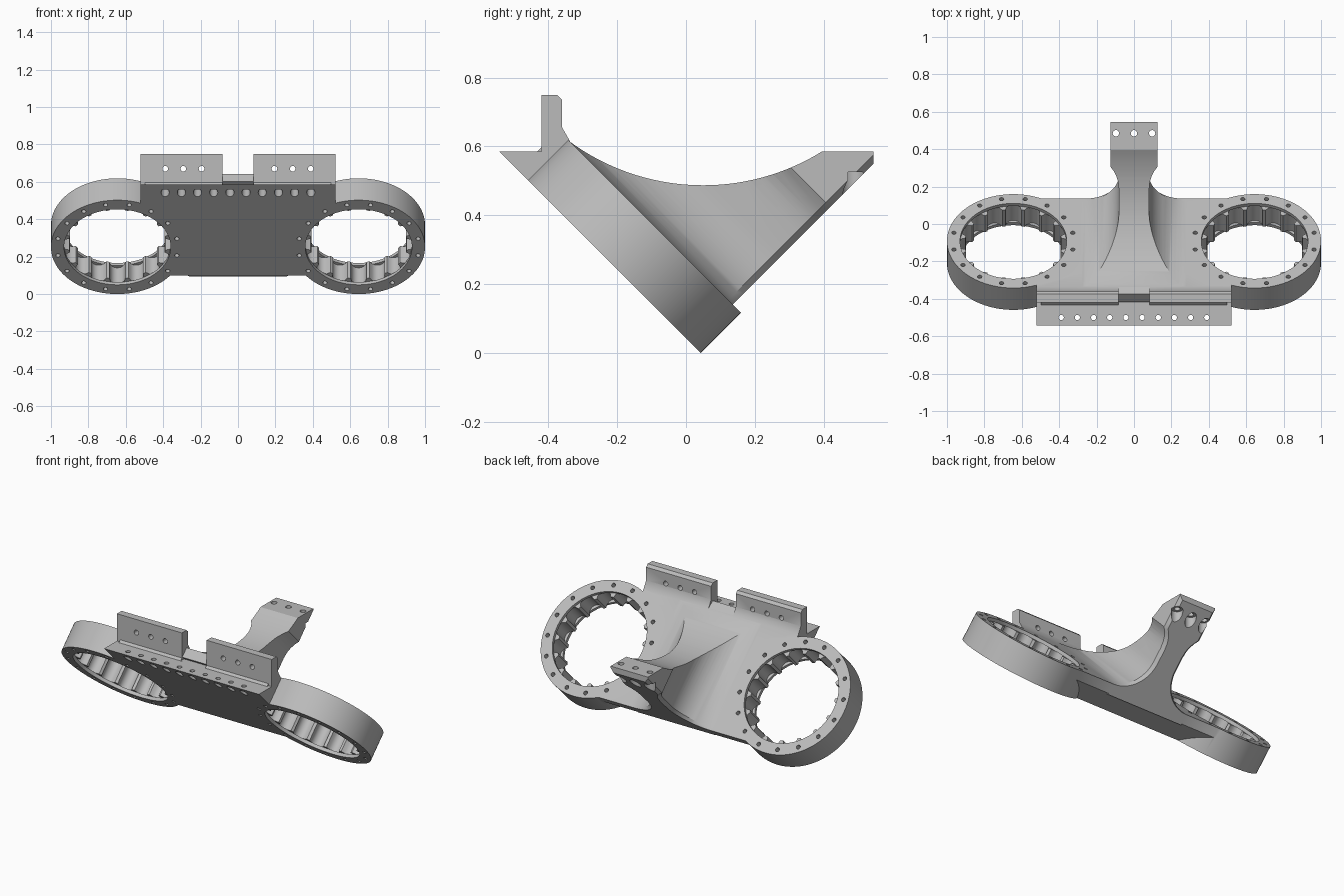
import bpy, bmesh
from math import sin, cos, pi, sqrt, tau
from mathutils import Matrix, Vector

cube = bpy.data.objects.get("Cube")
if cube:
    bpy.data.objects.remove(cube, do_unlink=True)

# Working frame: X across, Y up the sloping plate, Z through its thickness
S = sqrt(0.5)
FRAME = Matrix(((-1, 0, 0, 0), (0, -S, S, 0.043), (0, S, S, 0), (0, 0, 0, 1)))
INVERSE = FRAME.inverted()
THICK, RING_X, RING_R, SIDES = 0.165, 0.645, 0.355, 16


def slope(y, z):
    """Upright side-view point to the sloping frame."""
    p = INVERSE @ Vector((0, y, z))
    return p.y, p.z


def loft(bm, loops):
    rings = [[bm.verts.new(p) for p in loop] for loop in loops]
    n = len(rings[0])
    for a, b in zip(rings, rings[1:]):
        for i in range(n):
            j = (i + 1) % n
            bm.faces.new((a[i], a[j], b[j], b[i]))
    bm.faces.new(rings[0][::-1])
    bm.faces.new(rings[-1])


def rod(bm, start, end, radius, sides=20):
    d = (end - start).normalized()
    a = d.orthogonal().normalized()
    b = d.cross(a)
    circle = [(a * cos(i * tau / sides) + b * sin(i * tau / sides)) * radius for i in range(sides)]
    loft(bm, [[p + c for c in circle] for p in (start, end)])


def finish(name, bm):
    bmesh.ops.recalc_face_normals(bm, faces=bm.faces)
    mesh = bpy.data.meshes.new(name)
    bm.to_mesh(mesh)
    bm.free()
    obj = bpy.data.objects.new(name, mesh)
    bpy.context.collection.objects.link(obj)
    return obj


def side_prism(name, points, half_width):
    bm = bmesh.new()
    loft(bm, [[(x, v, w) for v, w in points] for x in (-half_width, half_width)])
    return finish(name, bm)


def combine(target, tool, operation):
    mod = target.modifiers.new(operation, "BOOLEAN")
    mod.operation, mod.object, mod.solver = operation, tool, "EXACT"
    bpy.context.view_layer.update()
    result = bpy.data.meshes.new_from_object(
        target.evaluated_get(bpy.context.evaluated_depsgraph_get()))
    target.modifiers.clear()
    target.data = result
    bpy.data.objects.remove(tool, do_unlink=True)


# Central plate, undercut along its lower edge
frame = side_prism("bracket_frame", [
    (0.034, THICK), (0.034, 0.107), (0.141, 0), (0.75, 0), (0.75, THICK)], 0.498)

# Upper flange with the upright tab, then a gap in the middle
flange = side_prism("flange", [
    (0.6, 0), (0.827, 0), slope(-0.42, 0.585), slope(-0.42, 0.75), slope(-0.375, 0.75),
    slope(-0.36, 0.735), slope(-0.36, 0.655), (0.70, THICK), (0.6, THICK)], 0.52)
combine(frame, flange, "UNION")

# Two outer rings
for side in (-1, 1):
    bm = bmesh.new()
    rod(bm, Vector((side * RING_X, RING_R, 0)), Vector((side * RING_X, RING_R, THICK)), RING_R, 96)
    combine(frame, finish("ring", bm), "UNION")

gap = side_prism("tab_gap", [slope(-0.6, 0.585), slope(-0.2, 0.585),
                             slope(-0.2, 0.9), slope(-0.6, 0.9)], 0.083)
combine(frame, gap, "DIFFERENCE")

# Rear arm: flared waist profile, chamfered underneath
half = [(0.28, 0.1)]
for i in range(17):
    t = i / 16 * pi / 2
    half.append((0.28 - 0.2 * sin(t), 0.365 - 0.2 * cos(t)))
half += [(0.08, 0.45), (0.085, 0.49), (0.093, 0.515), (0.107, 0.542), (0.125, 0.566), (0.125, 0.85)]
bm = bmesh.new()
loops = []
for v, inset in ((0.034, 0.018), (0.052, 0), (0.75, 0)):
    right = [(x - inset, v, w) for x, w in half]
    loops.append(right + [(-x, y, w) for x, y, w in reversed(right)])
loft(bm, loops)
arm = finish("rear_arm", bm)

# Curved saddle top and squared tip of the arm
saddle = []
for i in range(41):
    y = -0.42 + i / 40 * 0.815
    saddle.append(slope(y, 1.143 - sqrt(0.656 ** 2 - (y - 0.05) ** 2)))
saddle += [slope(0.545, 0.585), slope(0.545, 0.3), slope(0, -0.2), slope(-0.6, 0.3)]
combine(arm, side_prism("arm_side", saddle, 0.5), "INTERSECT")
combine(frame, arm, "UNION")


# Ring bores with scalloped walls between two plain lips
def scallop(angle):
    step = tau / SIDES
    a = (angle + step / 2) % step - step / 2
    root = 0.04 ** 2 - (0.262 * sin(a)) ** 2
    return max(0.26, 0.262 * cos(a) + sqrt(root)) if root > 0 else 0.26


def lip(angle):
    return 0.285


for side in (-1, 1):
    bm = bmesh.new()
    loops = []
    for w, radius in ((-0.05, lip), (0.02, lip), (0.02, scallop),
                      (0.145, scallop), (0.145, lip), (0.2, lip)):
        angles = [i * tau / 192 for i in range(192)]
        loops.append([(side * RING_X + radius(a) * cos(a), RING_R + radius(a) * sin(a), w)
                      for a in angles])
    loft(bm, loops)
    combine(frame, finish("ring_bore", bm), "DIFFERENCE")

# Screw holes around both rings
bm = bmesh.new()
for side in (-1, 1):
    for i in range(SIDES):
        a = (i + 0.5) * tau / SIDES
        x, v = side * RING_X + 0.324 * cos(a), RING_R + 0.324 * sin(a)
        rod(bm, Vector((x, v, -0.05)), Vector((x, v, 0.2)), 0.012, 14)
combine(frame, finish("ring_holes", bm), "DIFFERENCE")


# Holes through flange, tabs and arm tip
def upright_rod(bm, start, end, radius):
    rod(bm, INVERSE @ Vector(start), INVERSE @ Vector(end), radius)


holes, recesses = bmesh.new(), bmesh.new()
for i in range(10):
    x = (i - 4.5) * 0.0865
    upright_rod(holes, (x, -0.5, 0.4), (x, -0.5, 0.7), 0.014)
    upright_rod(recesses, (x, -0.5, 0.4), (x, -0.5, 0.56), 0.022)
for side in (-1, 1):
    for i in range(3):
        x = side * (0.195 + i * 0.097)
        upright_rod(holes, (x, -0.6, 0.67), (x, -0.3, 0.67), 0.015)
for x in (-0.097, 0, 0.097):
    upright_rod(holes, (x, 0.485, 0.3), (x, 0.485, 0.8), 0.017)
    upright_rod(recesses, (x, 0.485, 0.3), (x, 0.485, 0.525), 0.032)
combine(frame, finish("screw_holes", holes), "DIFFERENCE")
combine(frame, finish("screw_recesses", recesses), "DIFFERENCE")

# Stand the frame at its slope, colour and shade it
frame.data.transform(FRAME)
frame.data.update()
grey = bpy.data.materials.new("light_grey")
grey.use_nodes = True
colour = (0.5, 0.5, 0.5, 1)
grey.diffuse_color = colour
grey.node_tree.nodes["Principled BSDF"].inputs["Base Color"].default_value = colour
frame.data.materials.clear()
frame.data.materials.append(grey)
bpy.ops.object.select_all(action="DESELECT")
frame.select_set(True)
bpy.context.view_layer.objects.active = frame
bpy.ops.object.shade_smooth_by_angle(angle=pi / 6)
